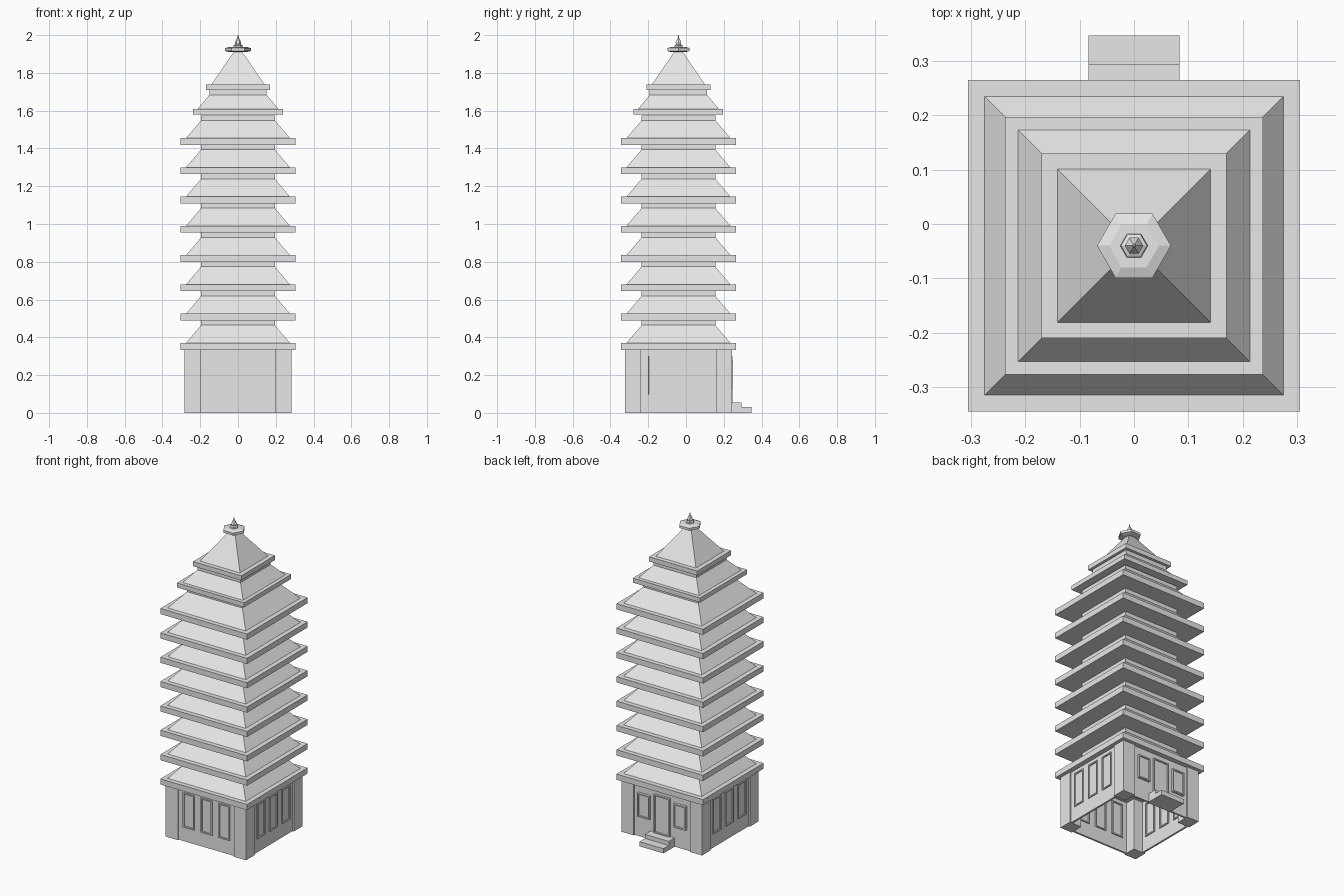
import bpy, bmesh
from math import pi, cos, sin
from mathutils import Matrix

cube = bpy.data.objects.get("Cube")
if cube:
    bpy.data.objects.remove(cube, do_unlink=True)

GREY = (0.8, 0.8, 0.8, 1.0)
stone = bpy.data.materials.new("stone grey")
stone.use_nodes = True
stone.diffuse_color = GREY
stone.node_tree.nodes["Principled BSDF"].inputs["Base Color"].default_value = GREY

CY = -0.04           # tower centre in y
HALF = 0.283         # base half width
WALL_TOP = 0.334
PILLAR = 0.085
sides = {"front": 0, "right": pi / 2, "back": pi, "left": -pi / 2}


def finish(name, bm, matrix=Matrix.Identity(4)):
    bmesh.ops.recalc_face_normals(bm, faces=bm.faces)
    bm.transform(Matrix.Translation((0, CY, 0)) @ matrix)
    mesh = bpy.data.meshes.new(name)
    bm.to_mesh(mesh)
    bm.free()
    mesh.materials.append(stone)
    obj = bpy.data.objects.new(name, mesh)
    bpy.context.collection.objects.link(obj)
    return obj


def loft(name, profile, sides_count, turn=0.0, scale=1.0):
    """Stack of regular rings (radius, z) with closed ends."""
    bm = bmesh.new()
    rings = []
    for r, z in profile:
        angles = [turn + 2 * pi * i / sides_count for i in range(sides_count)]
        rings.append([bm.verts.new((r * scale * cos(a), r * scale * sin(a), z)) for a in angles])
    for low, high in zip(rings, rings[1:]):
        for i in range(sides_count):
            j = (i + 1) % sides_count
            bm.faces.new((low[i], low[j], high[j], high[i]))
    bm.faces.new(rings[0])
    bm.faces.new(rings[-1])
    return finish(name, bm)


def square_loft(name, profile):
    return loft(name, profile, 4, pi / 4, 2 ** 0.5)


def box_mesh(x0, x1, y0, y1, z0, z1):
    bm = bmesh.new()
    bmesh.ops.create_cube(bm, size=1)
    bm.transform(Matrix.Translation(((x0 + x1) / 2, (y0 + y1) / 2, (z0 + z1) / 2))
                 @ Matrix.Diagonal((x1 - x0, y1 - y0, z1 - z0, 1)))
    return bm


def framed_panel(name, x, width, z0, z1, out, angle):
    """Frame standing in the wall with a sunk panel on both faces."""
    bm = box_mesh(x - width / 2, x + width / 2, -out, -0.255, z0, z1)
    bm.normal_update()
    faces = [f for f in bm.faces if abs(f.normal.y) > 0.9]
    bmesh.ops.inset_individual(bm, faces=faces, thickness=0.011)
    bmesh.ops.inset_individual(bm, faces=faces, thickness=0.001, depth=-0.007)
    finish(name, bm, Matrix.Rotation(angle, 4, 'Z'))


# Hollow base: corner pillars and thin walls
for sx, x_name in ((-1, "right"), (1, "left")):
    for sy, y_name in ((-1, "front"), (1, "back")):
        xs = sorted((sx * HALF, sx * (HALF - PILLAR)))
        ys = sorted((sy * HALF, sy * (HALF - PILLAR)))
        finish(f"{y_name}_{x_name}_pillar", box_mesh(*xs, *ys, 0, WALL_TOP))

inner = HALF - PILLAR
for side, angle in sides.items():
    wall = box_mesh(-inner, inner, -0.274, -0.262, 0, WALL_TOP)
    finish(side + "_wall", wall, Matrix.Rotation(angle, 4, 'Z'))
    if side == "back":
        for x in (-0.128, 0.128):
            framed_panel("back_window", x, 0.085, 0.13, 0.28, 0.29, angle)
        framed_panel("door", 0, 0.11, 0.055, 0.3, 0.287, angle)
    else:
        for x in (-0.125, 0, 0.125):
            framed_panel(side + "_window", x, 0.08, 0.09, 0.31, 0.281, angle)

# Entrance steps
finish("lower_step", box_mesh(-0.084, 0.084, 0.27, 0.387, 0, 0.03))
finish("upper_step", box_mesh(-0.084, 0.084, 0.27, 0.333, 0.03, 0.056))

# Eight equal roof tiers: eave slab, sloped roof, neck
for i in range(8):
    z = WALL_TOP + i * 0.155
    square_loft("roof_tier", [(0.305, z), (0.305, z + 0.036), (0.275, z + 0.036),
                              (0.195, z + 0.13), (0.195, z + 0.155)])

# Smaller upper tiers
square_loft("upper_tier", [(0.237, 1.581), (0.237, 1.61), (0.213, 1.61),
                           (0.152, 1.683), (0.152, 1.709)])
square_loft("top_roof", [(0.17, 1.709), (0.17, 1.738), (0.141, 1.738), (0.02, 1.915)])

# Six-sided finial
loft("finial_disc", [(0.045, 1.91), (0.068, 1.916), (0.068, 1.931), (0.046, 1.938)], 6)
loft("finial_spire", [(0.026, 1.935), (0.024, 1.946), (0.015, 1.95), (0.017, 1.962),
                      (0.009, 1.978), (0.005, 1.984), (0.002, 2.0)], 6)
